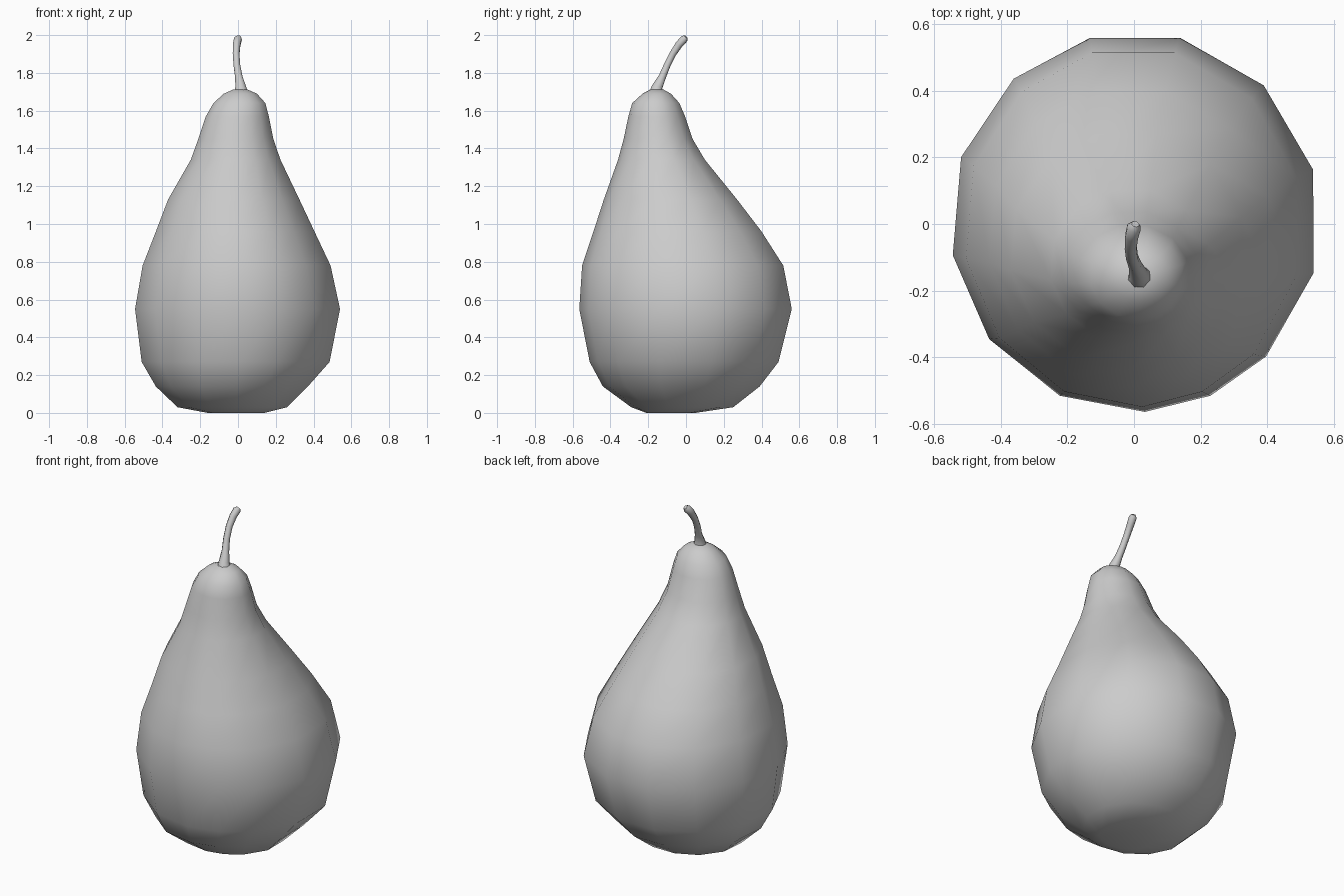
import bpy, bmesh
from math import sin, cos, radians

if "Cube" in bpy.data.objects:
    bpy.data.objects.remove(bpy.data.objects["Cube"])

# Slightly irregular facet directions around the fruit
ANGLES = [16, 46, 76, 104, 131, 160, 190, 218, 246, 273, 294, 315, 344.5]
UNIT = [(cos(radians(a)), sin(radians(a))) for a in ANGLES]
LO = [min(p[i] for p in UNIT) for i in (0, 1)]
HI = [max(p[i] for p in UNIT) for i in (0, 1)]

# Cross-sections: height, x min, x max, y min, y max
RINGS = [
    (0.00, -0.16, 0.14, -0.21, 0.05),
    (0.03, -0.32, 0.26, -0.29, 0.25),
    (0.14, -0.435, 0.37, -0.44, 0.39),
    (0.27, -0.51, 0.485, -0.51, 0.49),
    (0.55, -0.545, 0.54, -0.565, 0.56),
    (0.78, -0.505, 0.49, -0.55, 0.515),
    (0.96, -0.435, 0.405, -0.49, 0.40),
    (1.13, -0.37, 0.325, -0.435, 0.27),
    (1.34, -0.25, 0.225, -0.36, 0.10),
    (1.45, -0.21, 0.187, -0.33, 0.035),
    (1.57, -0.17, 0.163, -0.305, -0.005),
    (1.64, -0.13, 0.145, -0.285, -0.035),
    (1.69, -0.075, 0.10, -0.23, -0.08),
    (1.712, -0.025, 0.05, -0.19, -0.12),
]


def fit(u, axis, a, b):
    return a + (u - LO[axis]) / (HI[axis] - LO[axis]) * (b - a)


# Fruit body: loft through the off-centre rings
bm = bmesh.new()
loops = [[bm.verts.new((fit(u, 0, x0, x1), fit(v, 1, y0, y1), z)) for u, v in UNIT]
         for z, x0, x1, y0, y1 in RINGS]
n = len(UNIT)
for low, up in zip(loops, loops[1:]):
    for i in range(n):
        j = (i + 1) % n
        bm.faces.new((low[i], low[j], up[j], up[i]))
bm.faces.new(loops[0][::-1])
bm.faces.new(loops[-1])
for f in bm.faces:
    f.smooth = True
mesh = bpy.data.meshes.new("pear_body")
bm.to_mesh(mesh)
bm.free()
body = bpy.data.objects.new("pear_body", mesh)
bpy.context.collection.objects.link(body)

# Stem: tapered, curved tube with a flared base and rounded tip
STEM = [
    (0.016, -0.158, 1.69, 0.042),
    (0.014, -0.153, 1.725, 0.030),
    (0.004, -0.125, 1.78, 0.021),
    (-0.006, -0.100, 1.84, 0.019),
    (-0.010, -0.070, 1.90, 0.019),
    (-0.007, -0.037, 1.95, 0.021),
    (0.000, -0.010, 1.98, 0.022),
    (0.004, 0.000, 1.991, 0.012),
]
curve = bpy.data.curves.new("stem", "CURVE")
curve.dimensions = "3D"
curve.bevel_depth = 1.0
curve.bevel_resolution = 2
curve.use_fill_caps = True
spline = curve.splines.new("POLY")
spline.points.add(len(STEM) - 1)
for p, (x, y, z, r) in zip(spline.points, STEM):
    p.co = (x, y, z, 1)
    p.radius = r
spline.use_smooth = True
stem = bpy.data.objects.new("stem", curve)
bpy.context.collection.objects.link(stem)
